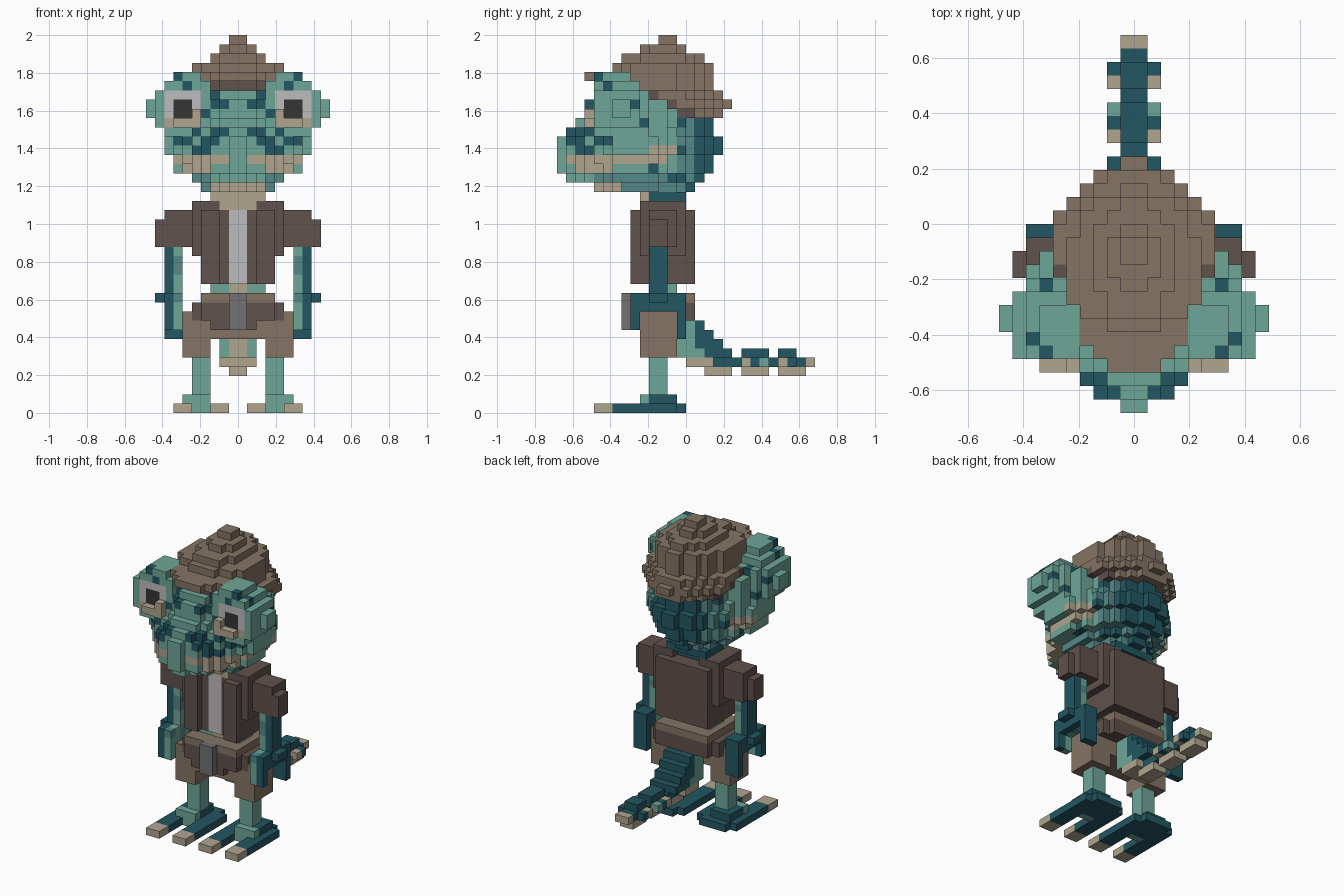
import bpy, bmesh, math, random

random.seed(11)

cube = bpy.data.objects.get("Cube")
if cube:
    bpy.data.objects.remove(cube, do_unlink=True)

U = 2 / 41  # edge length of one block

# Flat colours (sRGB 0-255, converted to linear)
PALETTE = {
    "light_teal": (110, 166, 151), "mid_teal": (85, 135, 135), "dark_teal": (34, 86, 98),
    "tan": (177, 165, 143), "brown": (133, 116, 100), "dark_brown": (96, 82, 77),
    "shirt_white": (190, 188, 190), "pupil_black": (54, 53, 53), "buckle_grey": (115, 113, 113),
}


def linear(c):
    c /= 255
    return c / 12.92 if c < 0.04045 else ((c + 0.055) / 1.055) ** 2.4


MATS = {}
for mat_name, rgb in PALETTE.items():
    m = bpy.data.materials.new(mat_name)
    m.use_nodes = True
    col = tuple(linear(c) for c in rgb) + (1.0,)
    m.diffuse_color = col
    m.node_tree.nodes["Principled BSDF"].inputs["Base Color"].default_value = col
    MATS[mat_name] = m
ORDER = list(PALETTE)

cells = {}  # block position -> (part name, colour)
speckle = {}  # random value shared by mirrored blocks


def put(part, x, y, z, colour):
    c = colour(x, y, z) if callable(colour) else colour
    cells[(x, y, z)] = (part, c)


def box(part, xs, ys, zs, colour):
    for x in range(*xs):
        for y in range(*ys):
            for z in range(*zs):
                put(part, x, y, z, colour)


def pair(part, xs, ys, zs, colour):
    """Box on the model's left (+x) and its mirror on the right."""
    box("left_" + part, xs, ys, zs, colour)
    box("right_" + part, (-xs[1], -xs[0]), ys, zs, colour)


def disc(part, z, hx, y0, y1, cy, colour, front, back):
    """One egg-shaped horizontal layer, widest at y = cy."""
    for x in range(-math.ceil(hx), math.ceil(hx)):
        for y in range(y0, y1):
            dy = y + 0.5 - cy
            p, hy = (front, cy - y0) if dy < 0 else (back, y1 - cy)
            if (abs(x + 0.5) / hx) ** p + (abs(dy) / hy) ** p <= 1:
                put(part, x, y, z, colour)


def side(x):
    """Mirrored block column: 0 is next to the centre plane."""
    return x if x >= 0 else -x - 1


def spot(x, y, z, chance):
    return speckle.setdefault((side(x), y, z), random.random()) < chance


def skin(x, y, z):
    return "dark_teal" if spot(x, y, z, 0.13) else "light_teal"


def head_colour(x, y, z):
    a = side(x)
    if z <= 24 and y < -6 and a < 3:
        return "tan"
    if (z == 27 and a >= 1 and -14 < y < -2) or (z == 28 and -5 < y < -1):
        return "tan"
    if z == 26 and a >= 3 and y < -8:
        return "tan"
    if y >= 1:
        return "dark_teal"
    if y >= -1 or (z <= 25 and y > -11):
        return "dark_teal" if spot(x, y, z, 0.15) else "mid_teal"
    if y < -6 and 28 <= z <= 30 and a > 0 and (a + z in (31, 32) or (z - a == 24 and a > 3)):
        return "dark_teal"
    return skin(x, y, z)


# Neck and head layers
box("neck", (-2, 2), (-5, -1), (21, 23), lambda x, y, z: "tan" if y < -4 else "dark_teal")
box("neck", (-3, 3), (-5, 0), (23, 24), lambda x, y, z: "tan" if y < -4 else "dark_teal")
HEAD = [(24, 4.2, -10, 1), (25, 5.3, -13, 2), (26, 7.2, -14, 3), (27, 7.4, -14, 3),
        (28, 8.3, -14, 4), (29, 8.3, -14, 4), (30, 8.2, -13, 3), (31, 7.3, -12, 3),
        (32, 7, -11, 3), (33, 6.5, -11, 3), (34, 6, -10, 2)]
for z, hx, y0, y1 in HEAD:
    disc("head", z, hx, y0, y1, -5 if z < 26 else -6, head_colour, 1.4, 1.45)

# Bulging eyes with stepped sides, lid, white and pupil
pair("eye", (3, 8), (-10, -4), (30, 35), skin)
pair("eye", (3, 7), (-4, -2), (30, 34), skin)
pair("eye", (8, 9), (-10, -5), (31, 35), skin)
pair("eye", (9, 10), (-8, -6), (32, 34), skin)
pair("eye", (3, 8), (-10, -5), (35, 36), skin)
pair("eye", (4, 7), (-10, -6), (36, 37), skin)
pair("eye", (4, 8), (-10, -9), (32, 35), "shirt_white")
pair("eye", (5, 7), (-10, -9), (32, 34), "pupil_black")
pair("eyelid", (4, 7), (-11, -9), (31, 32), "tan")
pair("eyelid", (7, 8), (-10, -9), (31, 32), "tan")
pair("eyelid", (4, 5), (-11, -9), (32, 33), "tan")


# Tilted cap, darker along its lower edge
def cap_colour(x, y, z):
    return "dark_brown" if z < 36 and y < 65 - 2 * z else "brown"


CAP = [(32, 5.2, -2, 4, 0), (33, 6.3, -4, 5, -1.5), (34, 6.3, -6, 4, -2), (35, 5.2, -9, 3, -3),
       (36, 5.2, -8, 3, -3), (37, 5.2, -8, 3, -3), (38, 3.3, -7, 2, -2.5), (39, 2.2, -5, 0, -2.5),
       (40, 1.5, -3, -1, -2)]
for z, hx, y0, y1, cy in CAP:
    disc("cap", z, hx, y0, y1, cy, cap_colour, 2, 1.5)
disc("cap", 36, 4.3, -11, -3, -7, "brown", 2, 2)

# Shirt and open vest
box("vest", (-4, 4), (-4, 1), (14, 22), "dark_brown")
box("shirt", (-1, 1), (-5, -4), (14, 22), "shirt_white")
box("waist", (-3, 3), (-4, -1), (13, 14), lambda x, y, z: "tan" if side(x) < 1 else "light_teal")
pair("vest_panel", (1, 4), (-5, -4), (14, 22), "dark_brown")
pair("vest_panel", (2, 4), (-6, -5), (14, 22), "dark_brown")
pair("vest_panel", (2, 5), (-5, 0), (22, 23), "dark_brown")
pair("vest_panel", (4, 5), (-5, 0), (17, 22), "dark_brown")
pair("sleeve", (5, 8), (-4, -1), (18, 22), "dark_brown")
pair("sleeve", (8, 9), (-4, -2), (18, 21), "dark_brown")


# Arms and hands
def arm_colour(x, y, z):
    if side(x) >= 7 or y >= -2:
        return "dark_teal"
    return "mid_teal" if spot(x, y, z, 0.35) else "light_teal"


pair("arm", (6, 8), (-4, -2), (13, 18), arm_colour)
pair("hand", (6, 8), (-6, 0), (11, 13), arm_colour)
pair("hand", (6, 8), (-6, -5), (9, 11), arm_colour)
pair("hand", (6, 8), (-1, 0), (8, 11), arm_colour)
pair("thumb", (8, 9), (-4, -2), (12, 13), "dark_teal")

# Hips, belt, buckle and shorts
box("hips", (-4, 4), (-6, 1), (12, 13), "brown")
box("belt", (-5, 5), (-5, 0), (10, 12), "dark_brown")
box("belt", (-4, 4), (-6, 1), (10, 12), "dark_brown")
box("belt", (-3, 2), (-6, -5), (9, 10), "dark_brown")
box("buckle", (-1, 1), (-7, -6), (9, 13), "buckle_grey")
box("shorts", (-5, 5), (-5, -1), (8, 10), "brown")
pair("shorts_leg", (3, 6), (-5, -1), (6, 10), "brown")
pair("shorts_leg", (5, 6), (-5, -1), (10, 11), "brown")

# Legs and forked feet
pair("leg", (3, 5), (-4, -2), (2, 6), skin)
pair("ankle", (3, 6), (-5, -1), (1, 2),
     lambda x, y, z: "light_teal" if y < -4 else "dark_teal")
pair("foot", (2, 6), (-5, 0), (0, 1),
     lambda x, y, z: "light_teal" if y < -4 else "dark_teal")
for x0 in (1, 5):
    pair("toe", (x0, x0 + 2), (-10, -1), (0, 1),
         lambda x, y, z: "tan" if y < -8 else "dark_teal")


# Drooping ridged tail
def tail_colour(x, y, z):
    if z == 5 or (y <= 0 and z <= 7 and side(x) == 0):
        return "tan"
    if side(x) == 1 and (y <= 0 or spot(x, y, z, 0.25)):
        return "light_teal"
    return "dark_teal"


for z, y0, y1 in [(9, -1, 2), (8, -1, 3), (7, -1, 4), (6, -1, 5), (5, 0, 3)]:
    box("tail", (-2, 2), (y0, y1), (z, z + 1), tail_colour)
box("tail", (-1, 1), (3, 12), (5, 6), "dark_teal")
for y0, y1 in [(2, 5), (6, 9), (10, 12)]:
    box("tail", (-1, 1), (y0, y1), (4, 5), "tan")
for y0, y1 in [(6, 9), (10, 12)]:
    box("tail", (-1, 1), (y0, y1), (6, 7), "dark_teal")
    pair("tail_ridge", (1, 2), (y0, y1), (5, 6),
         lambda x, y, z: "tan" if y in (6, 10) else "light_teal" if y == 8 else "dark_teal")
box("tail_tip", (-1, 1), (12, 13), (4, 6),
    lambda x, y, z: "dark_teal" if z == 5 else "tan")
box("tail_tip", (-1, 1), (13, 14), (5, 6), "tan")

# Build one mesh per part from the exposed block faces
SIDES = [(axis, sign) for axis in range(3) for sign in (1, -1)]
parts = {}
for pos, (part, colour) in cells.items():
    parts.setdefault(part, []).append((pos, colour))
for part, blocks in parts.items():
    bm = bmesh.new()
    corners = {}
    used = sorted({c for _, c in blocks}, key=ORDER.index)
    for pos, colour in blocks:
        for axis, sign in SIDES:
            near = list(pos)
            near[axis] += sign
            if tuple(near) in cells:
                continue
            quad = []
            for a, b in ((0, 0), (1, 0), (1, 1), (0, 1))[::sign]:
                p = list(pos)
                p[axis] += sign > 0
                p[(axis + 1) % 3] += a
                p[(axis + 2) % 3] += b
                p = tuple(p)
                if p not in corners:
                    corners[p] = bm.verts.new([c * U for c in p])
                quad.append(corners[p])
            bm.faces.new(quad).material_index = used.index(colour)
    mesh = bpy.data.meshes.new(part)
    bm.to_mesh(mesh)
    bm.free()
    for c in used:
        mesh.materials.append(MATS[c])
    bpy.context.collection.objects.link(bpy.data.objects.new(part, mesh))
